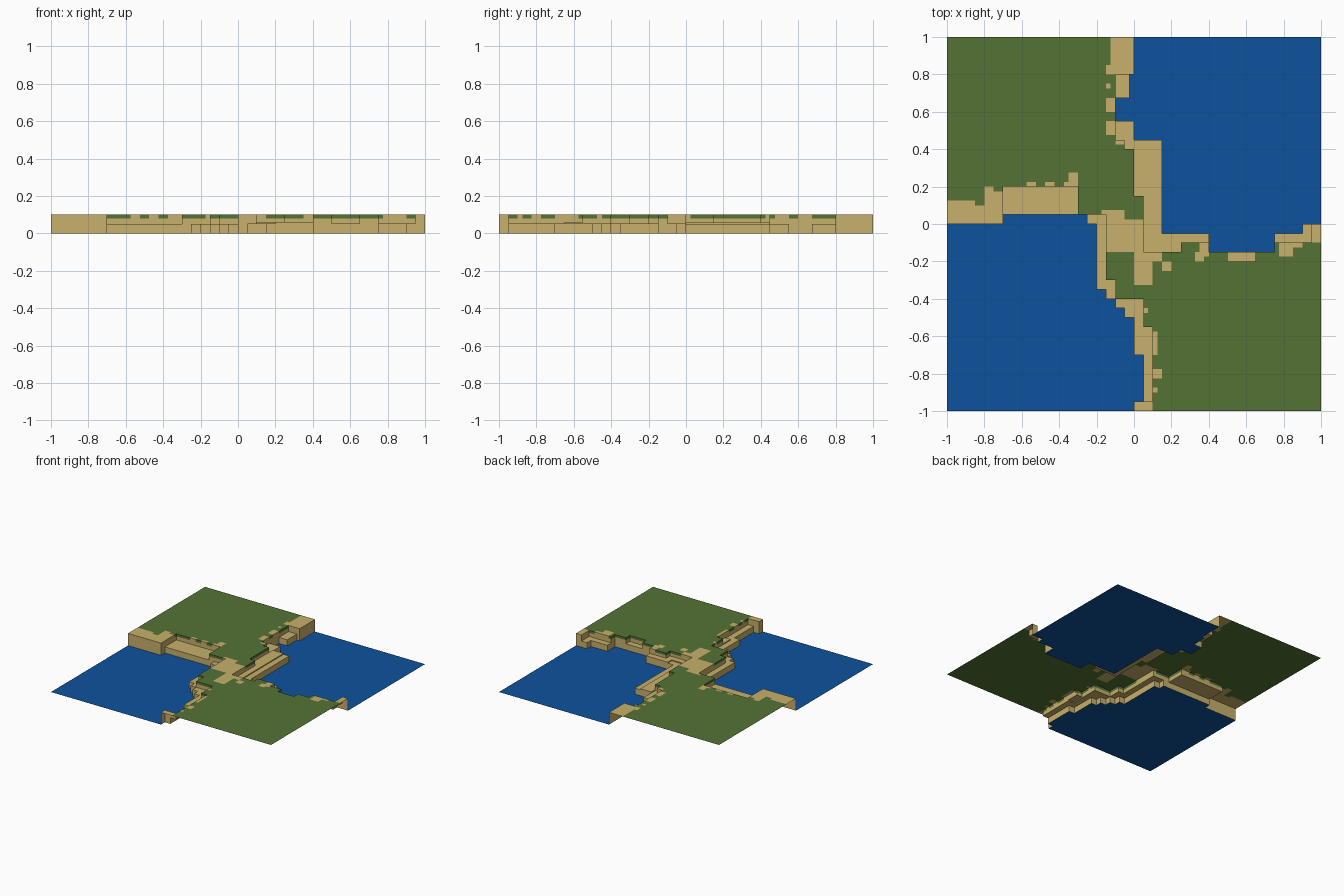
import bpy, bmesh

if "Cube" in bpy.data.objects:
    bpy.data.objects.remove(bpy.data.objects["Cube"])

N, C = 80, 0.025            # grid cells per side, cell size
TOP, STEP, LEDGE, LIP = 0.1, 0.05, 0.058, 0.08


def material(name, rgb):
    m = bpy.data.materials.new(name)
    m.diffuse_color = (*rgb, 1)
    m.use_nodes = True
    m.node_tree.nodes["Principled BSDF"].inputs["Base Color"].default_value = m.diffuse_color
    return m


mats = {"grass": material("grass_green", (0.089, 0.171, 0.036)),
        "sand": material("sand_tan", (0.58, 0.434, 0.15)),
        "water": material("water_blue", (0.004, 0.084, 0.342))}
height = [[0.0] * N for _ in range(N)]
kind = [["water"] * N for _ in range(N)]


def paint(x0, x1, y0, y1, k, h=None):
    """Fill a rectangle of cells with a kind and, if given, a height."""
    for j in range(round((y0 + 1) / C), round((y1 + 1) / C)):
        for i in range(round((x0 + 1) / C), round((x1 + 1) / C)):
            kind[j][i] = k
            if h is not None:
                height[j][i] = h


# Low sand steps along the shores
for r in [(-.7, -.3, .05, .2), (-.25, -.15, 0, .05), (-.2, -.15, -.35, 0),
          (-.15, -.1, -.4, -.3), (-.1, .05, -.45, -.4), (-.05, .05, -.5, -.45),
          (0, .05, -.7, -.5), (.05, .1, -.95, -.55), (-.1, -.025, .675, .8),
          (-.1, 0, .45, .55), (-.05, 0, .4, .45), (0, .15, -.05, .45),
          (.05, .4, -.1, -.05), (.75, .9, -.1, -.05), (.9, .95, -.1, 0)]:
    paint(*r, "sand", STEP)

# Slightly higher inner ledges
for r in [(0, .1, -.1, .45), (.05, .25, -.15, -.1), (.2, .4, -.1, -.05),
          (.05, .1, -.65, -.55)]:
    paint(*r, "sand", LEDGE)

# Grassy plateaus: north-west, then south-east
for r in [(-1, -.7, 0, 1), (-.7, -.3, .2, 1), (-.3, -.15, .05, 1),
          (-.15, -.1, -.15, 1), (-.1, 0, .8, 1), (-.1, -.05, -.15, .45),
          (-.05, 0, -.15, .4), (0, .05, -.15, .15),
          (-.15, 1, -.3, -.15), (-.1, 1, -.4, -.3), (.05, 1, -.55, -.4),
          (.1, 1, -1, -.55), (0, .1, -1, -.95), (.25, .4, -.15, -.1),
          (.75, 1, -.15, -.1), (.95, 1, -.1, 0)]:
    paint(*r, "grass", TOP)

# Notch in the south-east cliff
paint(.5, .65, -.2, -.15, "sand", STEP)

# Bare sand patches on the plateaus (north-west, crossing, south-east)
for r in [(-1, -.7, 0, .1), (-1, -.85, .1, .125), (-.8, -.75, .1, .2),
          (-.75, -.7, .1, .175), (-.575, -.525, .2, .225),
          (-.475, -.425, .2, .225), (-.375, -.3, .2, .225),
          (-.35, -.3, .225, .275), (-.125, 0, .8, 1), (-.15, -.125, .8, .85),
          (-.15, -.1, .6, .675), (-.15, -.125, .725, .75),
          (-.15, -.1, .475, .55), (-.1, -.05, .425, .45),
          (-.15, .05, -.15, 0), (-.175, -.05, 0, .075), (-.05, .05, 0, .025),
          (0, .1, -.325, -.15), (.1, .15, -.2, -.15), (.15, .2, -.25, -.2),
          (.325, .375, -.2, -.15), (.35, .4, -.175, -.1),
          (.775, .85, -.175, -.1), (.85, .9, -.125, -.1), (.95, 1, -.1, 0),
          (.05, .075, -.475, -.45), (.1, .125, -.7, -.575),
          (.1, .15, -.825, -.775), (.1, .125, -.9, -.875), (0, .1, -1, -.95)]:
    for j in range(round((r[2] + 1) / C), round((r[3] + 1) / C)):
        for i in range(round((r[0] + 1) / C), round((r[1] + 1) / C)):
            if height[j][i] == TOP:
                kind[j][i] = "sand"

meshes = {k: bmesh.new() for k in mats}


def quad(k, pts):
    bm = meshes[k]
    bm.faces.new([bm.verts.new(p) for p in pts])


def wall(k, a, b, z0, z1):
    quad(k, [(*a, z0), (*b, z0), (*b, z1), (*a, z1)])


# Flat surfaces, merged into one strip per run of equal cells
for j in range(N):
    y0, y1, i = -1 + j * C, -1 + (j + 1) * C, 0
    while i < N:
        s, k, z = i, kind[j][i], height[j][i]
        while i < N and kind[j][i] == k and height[j][i] == z:
            i += 1
        x0, x1 = -1 + s * C, -1 + i * C
        quad(k, [(x0, y0, z), (x1, y0, z), (x1, y1, z), (x0, y1, z)])

# Sand walls where a cell is higher than its neighbour, with a grass lip
for j in range(N):
    for i in range(N):
        x0, y0 = -1 + i * C, -1 + j * C
        x1, y1 = x0 + C, y0 + C
        for di, dj, a, b in [(1, 0, (x1, y0), (x1, y1)),
                             (-1, 0, (x0, y1), (x0, y0)),
                             (0, 1, (x1, y1), (x0, y1)),
                             (0, -1, (x0, y0), (x1, y0))]:
            if not (0 <= i + di < N and 0 <= j + dj < N):
                continue
            lo, hi = height[j + dj][i + di], height[j][i]
            if lo >= hi:
                continue
            if kind[j][i] == "grass":
                wall("sand", a, b, lo, LIP)
                wall("grass", a, b, LIP, hi)
            else:
                wall("sand", a, b, lo, hi)

# One object per ground type
names = {"grass": "grass_plateaus", "sand": "sand_cliffs", "water": "water_pools"}
for k, bm in meshes.items():
    bmesh.ops.remove_doubles(bm, verts=bm.verts, dist=0.0005)
    me = bpy.data.meshes.new(names[k])
    bm.to_mesh(me)
    bm.free()
    me.materials.append(mats[k])
    bpy.context.collection.objects.link(bpy.data.objects.new(names[k], me))
